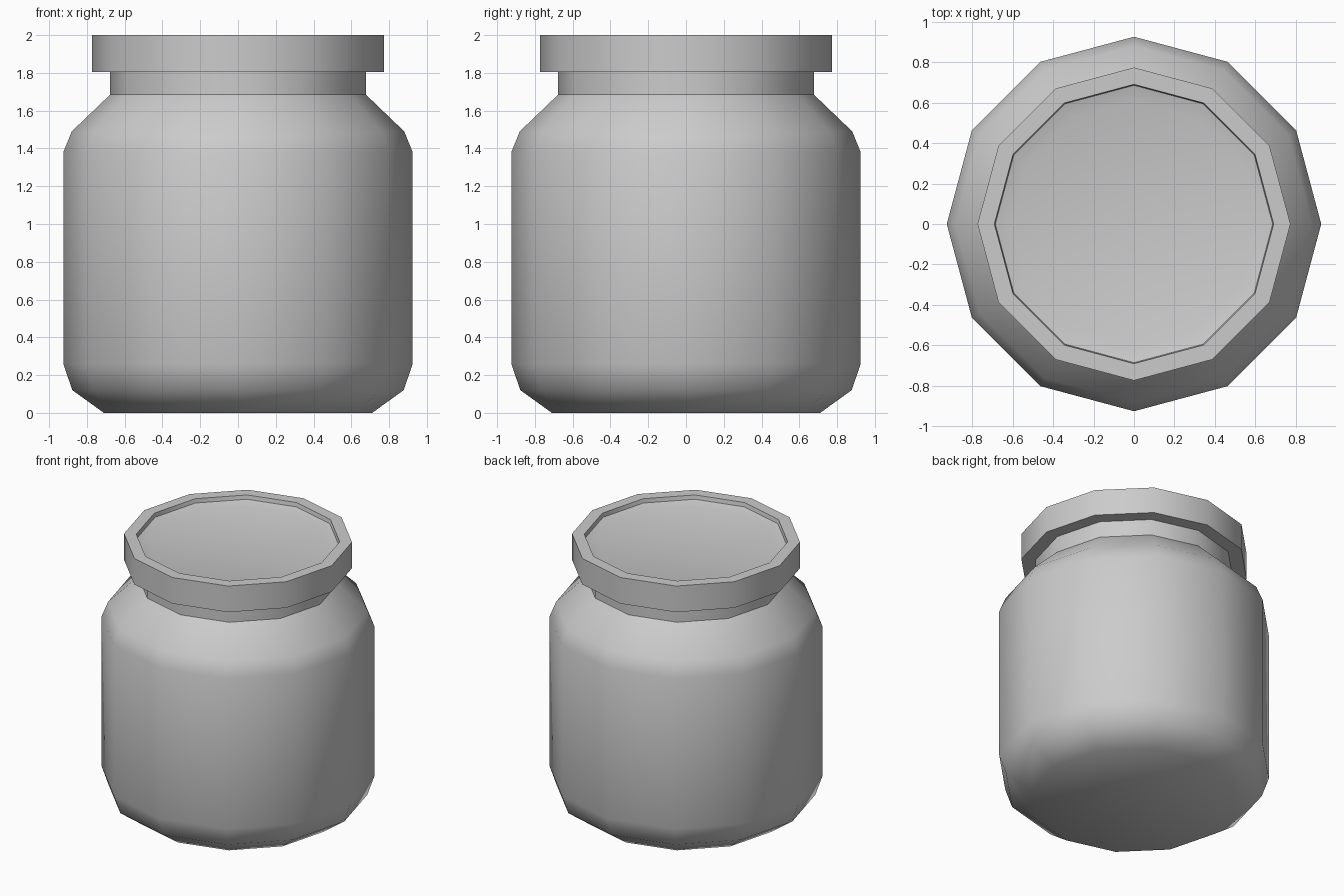
import bpy, bmesh, math

if "Cube" in bpy.data.objects:
    bpy.data.objects.remove(bpy.data.objects["Cube"])

SIDES = 12


def lathe(name, profile):
    """Spin a bottom-to-top (radius, z) profile into a closed 12-sided solid."""
    bm = bmesh.new()
    rings = []
    for r, z in profile:
        rings.append([bm.verts.new((r * math.cos(math.tau * i / SIDES),
                                    r * math.sin(math.tau * i / SIDES), z))
                      for i in range(SIDES)])
    for low, high in zip(rings, rings[1:]):
        for i in range(SIDES):
            j = (i + 1) % SIDES
            bm.faces.new((low[i], low[j], high[j], high[i]))
    bm.faces.new(rings[0][::-1])
    bm.faces.new(rings[-1])
    bmesh.ops.recalc_face_normals(bm, faces=bm.faces)
    mesh = bpy.data.meshes.new(name)
    bm.to_mesh(mesh)
    bm.free()
    obj = bpy.data.objects.new(name, mesh)
    bpy.context.collection.objects.link(obj)
    bpy.ops.object.select_all(action='DESELECT')
    obj.select_set(True)
    bpy.context.view_layer.objects.active = obj
    bpy.ops.object.shade_smooth_by_angle(angle=math.radians(40))
    return obj


# Jar body: chamfered base, straight wall, shoulder and neck
lathe("jar_body", [(0.71, 0), (0.877, 0.12), (0.925, 0.26), (0.925, 1.38),
                   (0.88, 1.49), (0.677, 1.685), (0.677, 1.81)])

# Lid: overhanging disc with a shallow recess in its top
lathe("lid", [(0.60, 1.805), (0.773, 1.805), (0.773, 2.0), (0.69, 2.0),
              (0.685, 1.97), (0.61, 1.95)])
